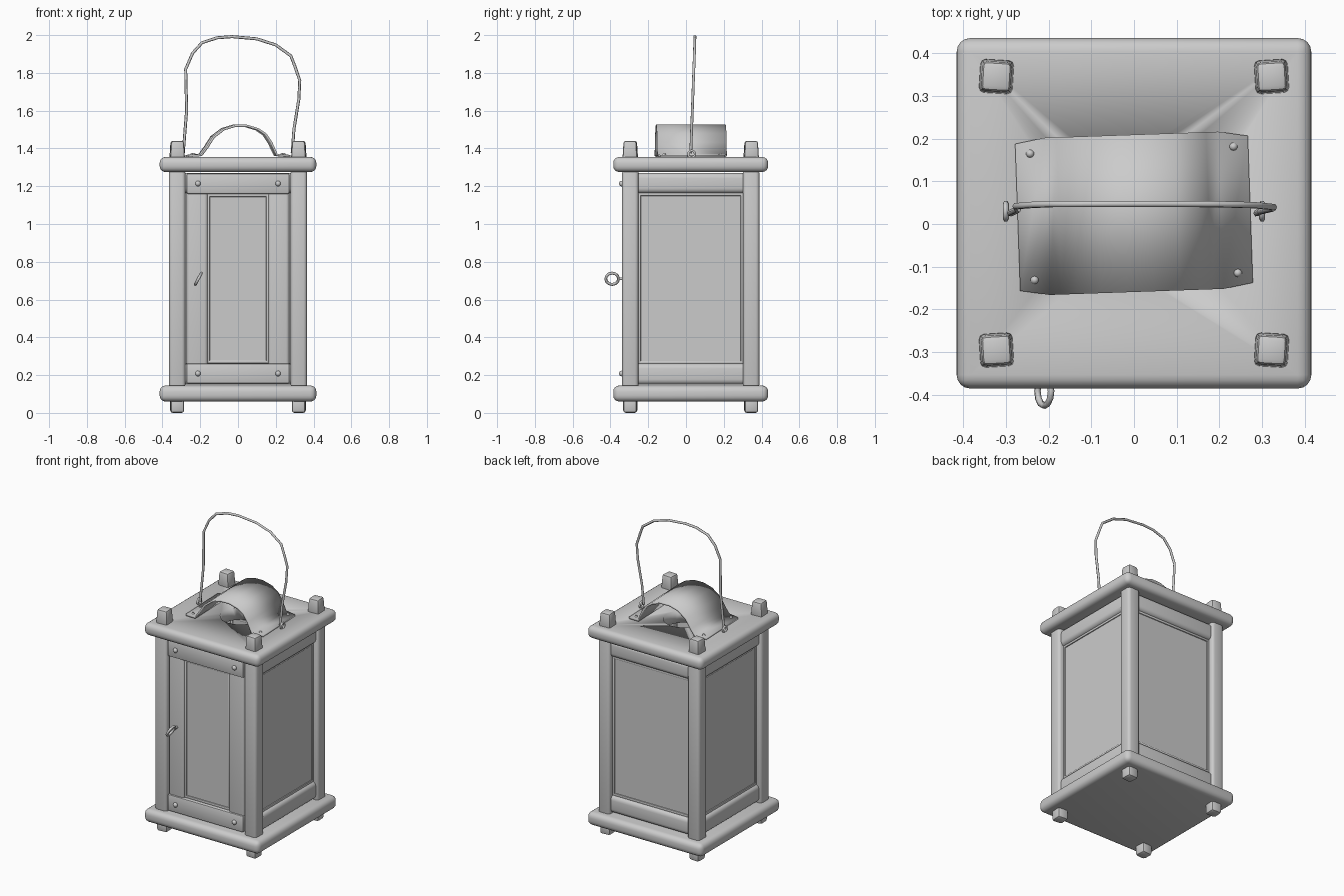
import bpy, bmesh, math
from mathutils import Vector, Matrix

cube = bpy.data.objects.get("Cube")
if cube:
    bpy.data.objects.remove(cube, do_unlink=True)

GREY = (0.6, 0.6, 0.6, 1)
mat = bpy.data.materials.new("plain grey")
mat.use_nodes = True
mat.diffuse_color = GREY
mat.node_tree.nodes["Principled BSDF"].inputs["Base Color"].default_value = GREY

CY = 0.025                      # depth centre of the lantern body


def finish(name, bm, angle=40):
    """Turn a bmesh into a named, shaded object."""
    bmesh.ops.recalc_face_normals(bm, faces=bm.faces)
    mesh = bpy.data.meshes.new(name)
    bm.to_mesh(mesh)
    bm.free()
    mesh.materials.append(mat)
    ob = bpy.data.objects.new(name, mesh)
    bpy.context.collection.objects.link(ob)
    bpy.ops.object.select_all(action='DESELECT')
    ob.select_set(True)
    bpy.context.view_layer.objects.active = ob
    bpy.ops.object.shade_smooth_by_angle(angle=math.radians(angle))
    return ob


def box(name, lo, hi, bevel=0.0, segments=3, taper=1.0, turn=0.0):
    """Rounded box between two corners; taper scales its top."""
    lo, hi = Vector(lo), Vector(hi)
    size, mid = hi - lo, (lo + hi) / 2
    bm = bmesh.new()
    bmesh.ops.create_cube(bm, size=1)
    for v in bm.verts:
        k = taper if v.co.z > 0 else 1
        v.co = Vector((v.co.x * size.x * k, v.co.y * size.y * k, v.co.z * size.z))
    if bevel:
        bmesh.ops.bevel(bm, geom=bm.edges[:], offset=bevel, segments=segments,
                        profile=0.5, affect='EDGES')
    bmesh.ops.transform(bm, verts=bm.verts,
                        matrix=Matrix.Translation(mid) @ Matrix.Rotation(turn, 4, 'Z'))
    return finish(name, bm)


def wire(name, points, radius, closed=False, resolution=1):
    """Round wire along a path."""
    cu = bpy.data.curves.new(name, 'CURVE')
    cu.dimensions = '3D'
    cu.bevel_depth = radius
    cu.bevel_resolution = resolution
    cu.use_fill_caps = True
    sp = cu.splines.new('POLY')
    sp.points.add(len(points) - 1)
    for p, co in zip(sp.points, points):
        p.co = (*co, 1)
    sp.use_cyclic_u = closed
    sp.use_smooth = True
    cu.materials.append(mat)
    ob = bpy.data.objects.new(name, cu)
    bpy.context.collection.objects.link(ob)
    return ob


def ring(name, centre, radius, thick, tilt=0.0):
    """Ring standing in the side plane, leaned about the y axis."""
    rot = Matrix.Rotation(tilt, 3, 'Y')
    steps = [i * math.tau / 12 for i in range(12)]
    pts = [Vector(centre) + rot @ Vector((0, math.cos(a) * radius, math.sin(a) * radius))
           for a in steps]
    return wire(name, pts, thick, closed=True)


def rivet(name, centre, radius):
    bm = bmesh.new()
    bmesh.ops.create_uvsphere(bm, u_segments=10, v_segments=6, radius=radius,
                              matrix=Matrix.Translation(centre))
    return finish(name, bm)


# Base and roof boards
box("base_board", (-0.415, CY - 0.41, 0.06), (0.415, CY + 0.41, 0.145), 0.032, 4)
roof = box("roof_board", (-0.415, CY - 0.41, 1.275), (0.415, CY + 0.41, 1.355), 0.032, 4)

# Round smoke hole through the roof
bm = bmesh.new()
bmesh.ops.create_cone(bm, cap_ends=True, segments=24, radius1=0.12, radius2=0.12, depth=0.4,
                      matrix=Matrix.Translation((0, CY, 1.315)))
cutter = finish("hole_cutter", bm)
cutter.hide_render = True
cutter.hide_set(True)
cut = roof.modifiers.new("smoke_hole", 'BOOLEAN')
cut.operation = 'DIFFERENCE'
cut.object = cutter

# Corner posts with pegs that stick out above and below
for sx, side in ((-1, "right"), (1, "left")):
    for sy, end in ((-1, "front"), (1, "back")):
        x, y = sx * 0.322, CY + sy * 0.32
        tag = f"{end}_{side}"
        box(f"post_{tag}", (x - 0.043, y - 0.043, 0.13), (x + 0.043, y + 0.043, 1.29), 0.018)
        box(f"top_peg_{tag}", (x - 0.04, y - 0.04, 1.34), (x + 0.04, y + 0.04, 1.44),
            0.012, 2, 0.85, sx * sy * 0.06)
        box(f"foot_{tag}", (x - 0.036, y - 0.036, 0.0), (x + 0.036, y + 0.036, 0.08),
            0.014, 2, 1.0, sx * sy * 0.06)


def pane(name, lo, hi, axis):
    """Glass sheet with a fine raised border on both faces."""
    box(name, lo, hi)
    a, b = Vector(lo), Vector(hi)
    for i in (axis, 2):                       # border strips along both directions
        for j, at_low in enumerate((True, False)):
            p, q = a.copy(), b.copy()
            if at_low:
                q[i] = p[i] + 0.016
            else:
                p[i] = q[i] - 0.016
            p[1 - axis] -= 0.006
            q[1 - axis] += 0.006
            box(f"{name}_border_{i}{j}", p, q, 0.004, 2)


# Fixed walls: rounded rails with glass between
for z0, z1, level in ((0.15, 0.262, "bottom"), (1.162, 1.27, "top")):
    for sx, side in ((-1, "right"), (1, "left")):
        x = sx * 0.318
        box(f"{level}_rail_{side}", (x - 0.032, CY - 0.3, z0), (x + 0.032, CY + 0.3, z1), 0.028, 4)
    box(f"{level}_rail_back", (-0.3, 0.311, z0), (0.3, 0.375, z1), 0.028, 4)
for sx, side in ((-1, "right"), (1, "left")):
    x = sx * 0.315
    pane(f"glass_{side}", (x - 0.012, CY - 0.28, 0.26), (x + 0.012, CY + 0.28, 1.165), 1)
pane("glass_back", (-0.28, 0.328, 0.26), (0.28, 0.352, 1.165), 0)

# Door: boards across the top and bottom, rounded stiles and a narrow pane
for z0, z1, level in ((0.155, 0.262, "bottom"), (1.16, 1.268, "top")):
    box(f"door_{level}_board", (-0.272, -0.338, z0), (0.272, -0.295, z1), 0.008, 2)
    for sx in (-1, 1):
        rivet(f"door_{level}_rivet", (sx * 0.212, -0.34, (z0 + z1) / 2), 0.015)
for sx, side in ((-1, "right"), (1, "left")):
    x = sx * 0.216
    box(f"door_stile_{side}", (x - 0.056, -0.328, 0.2), (x + 0.056, -0.285, 1.22), 0.018, 4)
pane("door_glass", (-0.165, -0.312, 0.262), (0.165, -0.29, 1.16), 0)

# Door pull: leaning ring on a short stem
ring("door_pull_ring", (-0.21, -0.391, 0.71), 0.034, 0.008, math.radians(28))
wire("door_pull_stem", [(-0.21, -0.32, 0.71), (-0.21, -0.36, 0.71)], 0.008)

# Arched sheet hood over the smoke hole, turned slightly
profile = [(-0.272, 1.36), (-0.2, 1.365), (-0.17, 1.405), (-0.135, 1.46), (-0.08, 1.502),
           (-0.02, 1.52), (0.04, 1.52), (0.1, 1.502), (0.14, 1.475), (0.17, 1.43),
           (0.2, 1.365), (0.272, 1.36)]
hood_turn = Matrix.Translation((0, CY, 0)) @ Matrix.Rotation(math.radians(2), 4, 'Z')
bm = bmesh.new()
rows = []
for i, (x, z) in enumerate(profile):
    half = 0.172 if i in (0, len(profile) - 1) else 0.184
    rows.append([bm.verts.new(hood_turn @ Vector((x, y, z))) for y in (-half, half)])
for (a, b), (c, d) in zip(rows, rows[1:]):
    bm.faces.new((a, c, d, b))
hood = finish("hood", bm, 60)
thick = hood.modifiers.new("sheet_thickness", 'SOLIDIFY')
thick.thickness = 0.012
thick.offset = 0
for sx in (-1, 1):
    for sy in (-1, 1):
        rivet("hood_rivet", hood_turn @ Vector((sx * 0.238, sy * 0.148, 1.366)), 0.01)

# Wire carrying handle hooked in two eyelets
path = [(-0.29, 1.375), (-0.272, 1.6), (-0.277, 1.82), (-0.24, 1.905), (-0.19, 1.96),
        (-0.11, 1.986), (-0.03, 1.992), (0.1, 1.98), (0.2, 1.948), (0.28, 1.89), (0.303, 1.83),
        (0.327, 1.76), (0.322, 1.66), (0.296, 1.5), (0.287, 1.375)]
wire("handle", [(x, 0.025 + 0.022 * min(1, (z - 1.37) / 0.6), z) for x, z in path], 0.008)
for sx, side in ((-1, "right"), (1, "left")):
    ring(f"handle_eyelet_{side}", (sx * 0.3, 0.03, 1.37), 0.018, 0.007)
